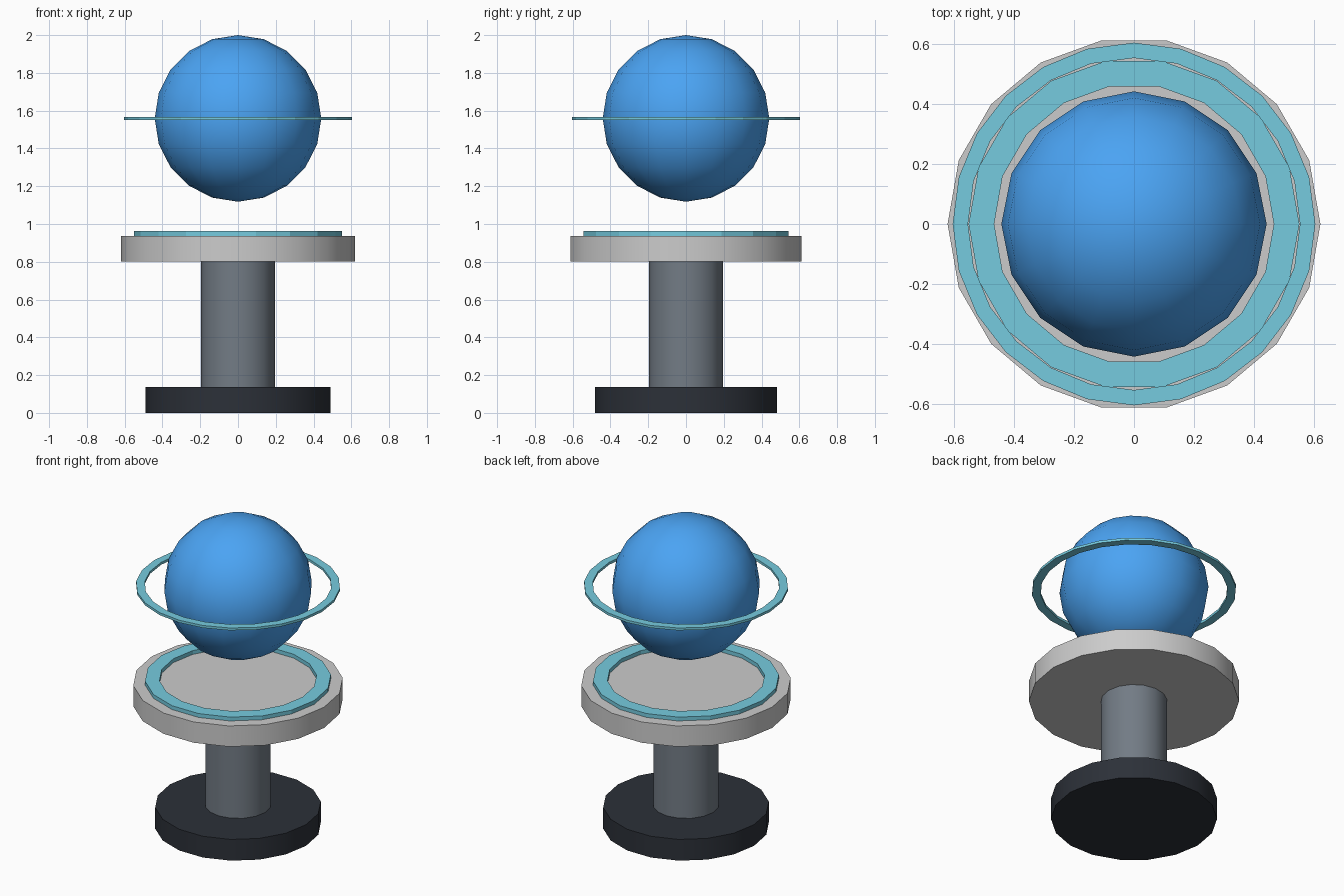
import bpy, bmesh, math

if "Cube" in bpy.data.objects:
    bpy.data.objects.remove(bpy.data.objects["Cube"])


def material(name, rgb):
    m = bpy.data.materials.new(name)
    m.diffuse_color = (*rgb, 1)
    m.use_nodes = True
    m.node_tree.nodes["Principled BSDF"].inputs["Base Color"].default_value = m.diffuse_color
    return m


def finish(name, bm, mat, smooth):
    bmesh.ops.recalc_face_normals(bm, faces=bm.faces)
    me = bpy.data.meshes.new(name)
    bm.to_mesh(me)
    bm.free()
    me.materials.append(mat)
    ob = bpy.data.objects.new(name, me)
    bpy.context.collection.objects.link(ob)
    if smooth:
        bpy.ops.object.select_all(action='DESELECT')
        ob.select_set(True)
        bpy.context.view_layer.objects.active = ob
        bpy.ops.object.shade_smooth_by_angle(angle=math.radians(40))
    return ob


def loop(bm, r, z, n):
    return [bm.verts.new((r * math.cos(2 * math.pi * i / n),
                          r * math.sin(2 * math.pi * i / n), z)) for i in range(n)]


def disc(name, r, z0, z1, n, mat):
    bm = bmesh.new()
    low, high = loop(bm, r, z0, n), loop(bm, r, z1, n)
    bm.faces.new(low[::-1])
    bm.faces.new(high)
    for i in range(n):
        j = (i + 1) % n
        bm.faces.new((low[i], low[j], high[j], high[i]))
    return finish(name, bm, mat, True)


def ring(name, r_in, r_out, z0, z1, n, mat):
    bm = bmesh.new()
    section = [(r_in, z0), (r_out, z0), (r_out, z1), (r_in, z1)]
    loops = [loop(bm, r, z, n) for r, z in section]
    for k in range(4):
        a, b = loops[k], loops[(k + 1) % 4]
        for i in range(n):
            j = (i + 1) % n
            bm.faces.new((a[i], a[j], b[j], b[i]))
    return finish(name, bm, mat, False)


dark = material("dark", (0.025, 0.03, 0.04))
steel = material("steel", (0.17, 0.20, 0.235))
light = material("light_grey", (0.60, 0.62, 0.63))
cyan = material("cyan", (0.18, 0.60, 0.74))
blue = material("blue", (0.07, 0.37, 0.90))

# Pedestal
disc("base", 0.49, 0.0, 0.138, 18, dark)
disc("column", 0.196, 0.138, 0.802, 16, steel)
disc("platform", 0.62, 0.802, 0.937, 18, light)
ring("platform_ring", 0.465, 0.55, 0.937, 0.962, 18, cyan)

# Floating globe and its orbit ring
bm = bmesh.new()
bmesh.ops.create_uvsphere(bm, u_segments=16, v_segments=10, radius=0.441)
bmesh.ops.translate(bm, verts=bm.verts, vec=(0, 0, 1.559))
finish("globe", bm, blue, True)
ring("orbit_ring", 0.552, 0.603, 1.551, 1.567, 24, cyan)
